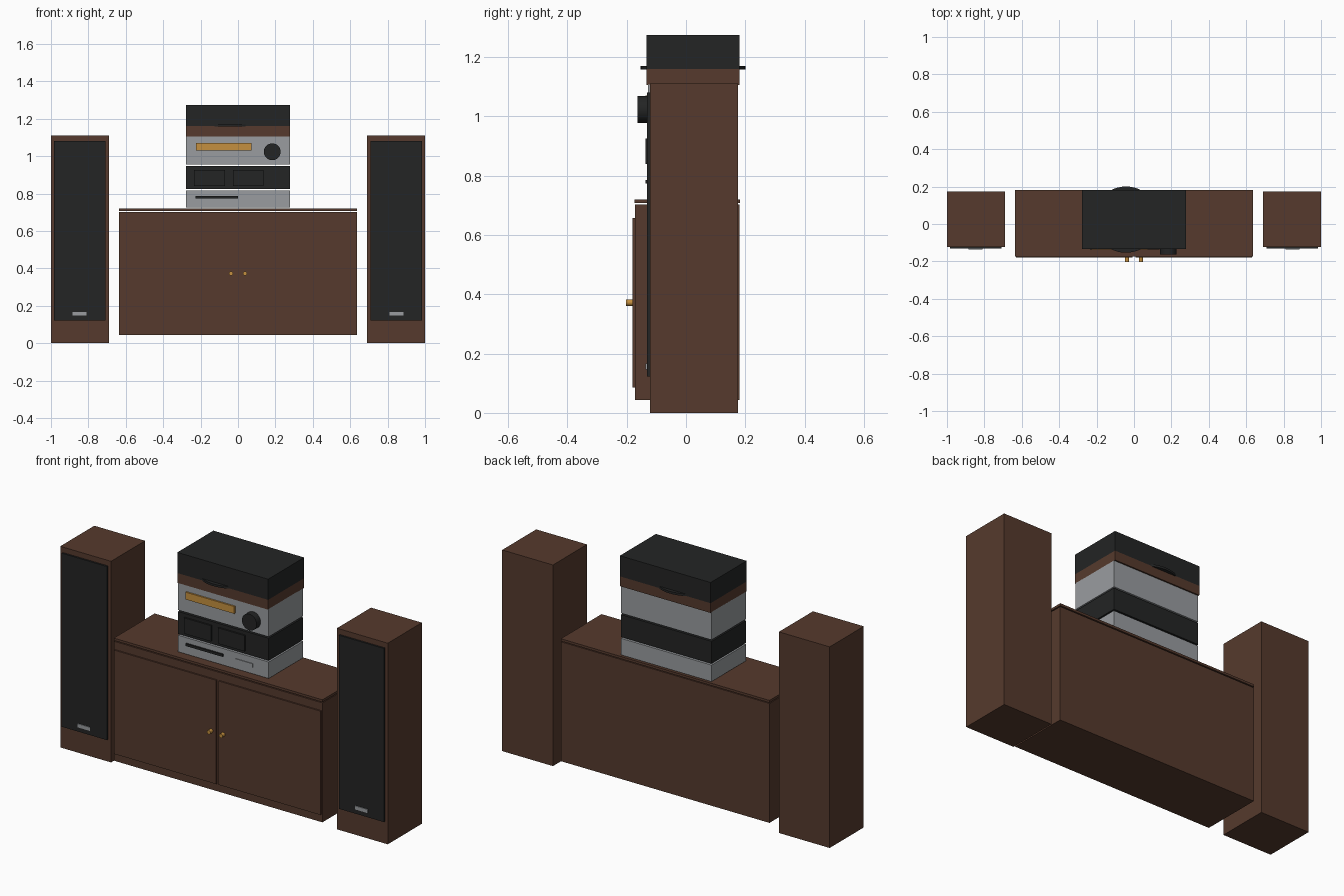
import bpy, math

if "Cube" in bpy.data.objects:
    bpy.data.objects.remove(bpy.data.objects["Cube"])


def material(name, rgb):
    m = bpy.data.materials.new(name)
    m.diffuse_color = (*rgb, 1)
    m.use_nodes = True
    m.node_tree.nodes["Principled BSDF"].inputs["Base Color"].default_value = m.diffuse_color
    return m


WOOD = material("dark wood", (0.092, 0.042, 0.026))
BLACK = material("black", (0.017, 0.018, 0.018))
SILVER = material("silver", (0.32, 0.335, 0.35))
AMBER = material("amber brass", (0.56, 0.28, 0.05))


def box(name, x, y, z, mat):
    """Box from (min, max) ranges on each axis."""
    v = [(a, b, c) for a in x for b in y for c in z]
    f = [(0, 1, 3, 2), (4, 6, 7, 5), (0, 4, 5, 1), (2, 3, 7, 6), (0, 2, 6, 4), (1, 5, 7, 3)]
    me = bpy.data.meshes.new(name)
    me.from_pydata(v, [], f)
    me.materials.append(mat)
    ob = bpy.data.objects.new(name, me)
    bpy.context.collection.objects.link(ob)
    return ob


def disc(name, centre, radius, depth, mat, facing_front=False, sides=32):
    rot = (math.pi / 2, 0, 0) if facing_front else (0, 0, 0)
    bpy.ops.mesh.primitive_cylinder_add(vertices=sides, radius=radius, depth=depth,
                                        location=centre, rotation=rot)
    ob = bpy.context.object
    ob.name = name
    ob.data.materials.append(mat)
    bpy.ops.object.shade_smooth_by_angle()
    return ob


# Speakers and cabinet doors, mirrored left and right
for side, s in (("left", -1), ("right", 1)):
    def span(a, b):
        return tuple(sorted((s * a, s * b)))
    box(side + "_speaker_body", span(0.69, 1.0), (-0.122, 0.175), (0, 1.11), WOOD)
    box(side + "_speaker_grille", span(0.708, 0.984), (-0.132, -0.12), (0.122, 1.08), BLACK)
    box(side + "_speaker_badge", span(0.81, 0.885), (-0.136, -0.13), (0.147, 0.167), SILVER)
    box(side + "_cabinet_door", span(0.007, 0.63), (-0.18, -0.17), (0.085, 0.658), WOOD)
    disc(side + "_door_knob", (s * 0.037, -0.19, 0.372), 0.011, 0.026, AMBER, True, 16)

# Cabinet
box("cabinet_body", (-0.636, 0.636), (-0.172, 0.18), (0.043, 0.702), WOOD)
box("cabinet_top", (-0.637, 0.637), (-0.173, 0.182), (0.707, 0.72), WOOD)

# Stacked hi-fi units
W = (-0.277, 0.277)
D = (-0.128, 0.173)
box("disc_player", W, D, (0.724, 0.815), SILVER)
box("cassette_deck", W, D, (0.823, 0.946), BLACK)
box("receiver", W, D, (0.954, 1.108), SILVER)

# Front panel details
F = (-0.137, -0.128)
box("disc_tray", (-0.226, 0.0), F, (0.773, 0.786), BLACK)
box("disc_display", (0.075, 0.182), (-0.132, -0.127), (0.762, 0.781), SILVER)
box("left_cassette_door", (-0.235, -0.07), F, (0.839, 0.926), BLACK)
box("right_cassette_door", (-0.027, 0.136), F, (0.839, 0.926), BLACK)
box("tuner_display", (-0.225, 0.073), F, (1.03, 1.07), AMBER)
disc("volume_knob", (0.183, -0.1455, 1.023), 0.045, 0.035, BLACK, True)

# Turntable
box("turntable_base", W, (-0.133, 0.181), (1.106, 1.16), WOOD)
disc("platter", (-0.043, 0.0235, 1.164), 0.177, 0.012, BLACK, sides=48)
box("dust_cover", W, (-0.133, 0.181), (1.16, 1.274), BLACK)
